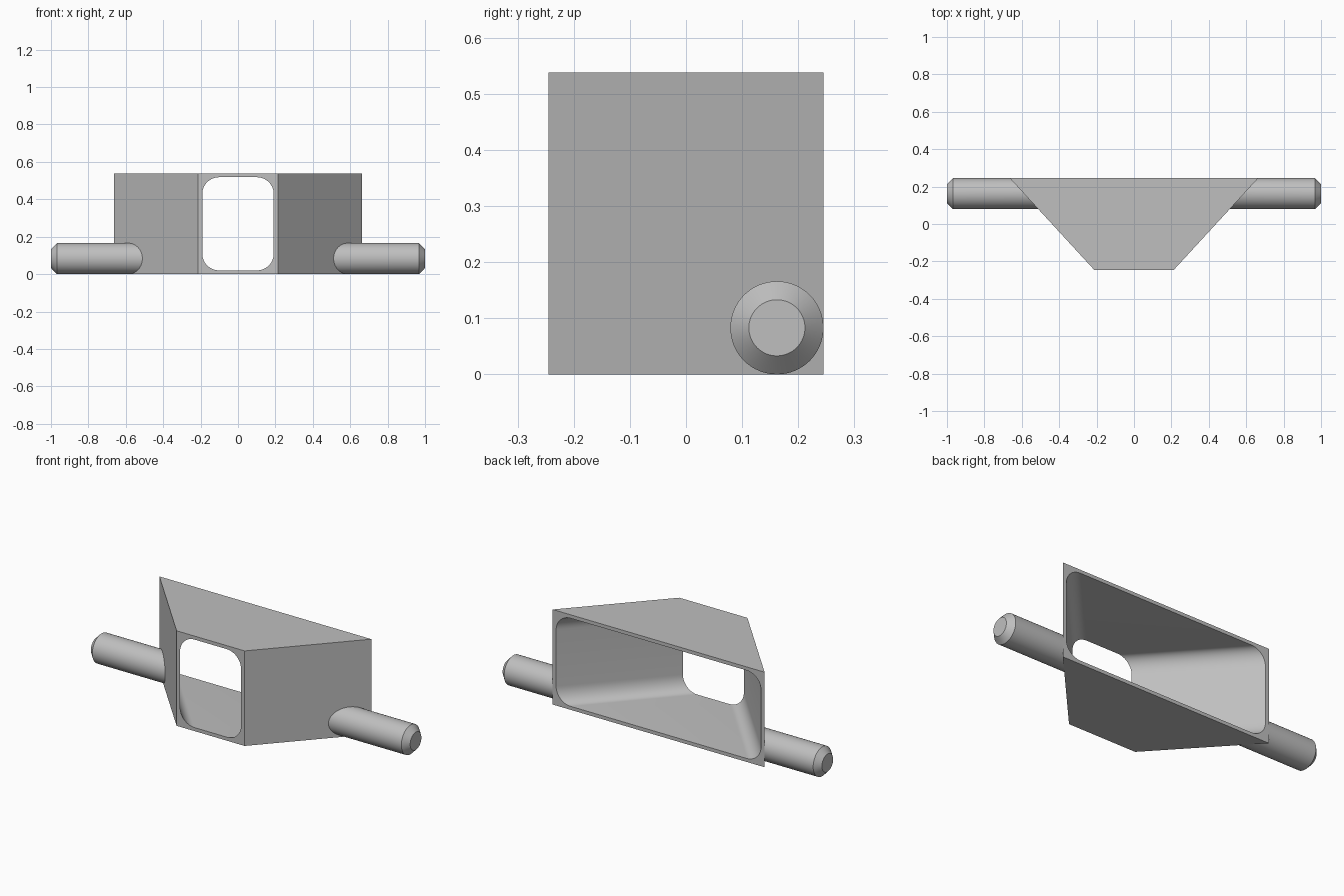
import bpy, bmesh
from math import cos, sin, pi, radians

cube = bpy.data.objects.get("Cube")
if cube:
    bpy.data.objects.remove(cube)

HEIGHT, DEPTH = 0.538, 0.245      # full height, half depth
FRONT, BACK = 0.213, 0.664        # half widths
WALL, CORNER, STEPS = 0.022, 0.09, 12

grey = bpy.data.materials.new("plain grey")
grey.use_nodes = True
colour = (0.52, 0.52, 0.52, 1)
grey.diffuse_color = colour
grey.node_tree.nodes["Principled BSDF"].inputs["Base Color"].default_value = colour


def finish(bm, name):
    bmesh.ops.recalc_face_normals(bm, faces=bm.faces[:])
    mesh = bpy.data.meshes.new(name)
    bm.to_mesh(mesh)
    bm.free()
    mesh.materials.append(grey)
    obj = bpy.data.objects.new(name, mesh)
    bpy.context.collection.objects.link(obj)
    bpy.ops.object.select_all(action="DESELECT")
    obj.select_set(True)
    bpy.context.view_layer.objects.active = obj
    bpy.ops.object.shade_smooth_by_angle(angle=radians(30))
    return obj


def bridge(bm, a, b):
    n = len(a)
    for i in range(n):
        j = (i + 1) % n
        bm.faces.new((a[i], a[j], b[j], b[i]))


def opening(bm, half_width, y):
    """Square outer ring, rounded inner ring and the flat rim between them."""
    mid = HEIGHT / 2
    outer, arcs = [], []
    for k, (sx, sz) in enumerate(((1, 1), (-1, 1), (-1, -1), (1, -1))):
        outer.append(bm.verts.new((sx * half_width, y, mid + sz * mid)))
        cx = sx * (half_width - WALL - CORNER)
        cz = mid + sz * (mid - WALL * 0.9 - CORNER)
        angles = [(k + i / STEPS) * pi / 2 for i in range(STEPS + 1)]
        arcs.append([bm.verts.new((cx + CORNER * cos(a), y, cz + CORNER * sin(a)))
                     for a in angles])
    for k in range(4):
        n = (k + 1) % 4
        for p, q in zip(arcs[k], arcs[k][1:]):
            bm.faces.new((outer[k], p, q))
        bm.faces.new((outer[k], arcs[k][-1], arcs[n][0], outer[n]))
    return outer, sum(arcs, [])


# Tapered funnel, open at front and back
bm = bmesh.new()
front_outer, front_inner = opening(bm, FRONT, -DEPTH)
back_outer, back_inner = opening(bm, BACK, DEPTH)
bridge(bm, front_outer, back_outer)
bridge(bm, front_inner, back_inner)
finish(bm, "funnel_body")


# Chamfered side pins, cut at a slant to end inside the funnel wall
def pin(side, name):
    radius, tip, segments = 0.083, 0.05, 64
    bm = bmesh.new()
    rings = []
    for x, r in ((None, radius), (0.968, radius), (1.0, tip)):
        ring = []
        for i in range(segments):
            a = 2 * pi * i / segments
            y = 0.162 + r * cos(a)
            wall_x = FRONT + (y + DEPTH) / (2 * DEPTH) * (BACK - FRONT) - 0.01
            px = wall_x if x is None else x
            ring.append(bm.verts.new((side * px, y, radius + r * sin(a))))
        rings.append(ring)
    bridge(bm, rings[0], rings[1])
    bridge(bm, rings[1], rings[2])
    bm.faces.new(rings[0])
    bm.faces.new(rings[2])
    finish(bm, name)


pin(1, "left_pin")
pin(-1, "right_pin")
